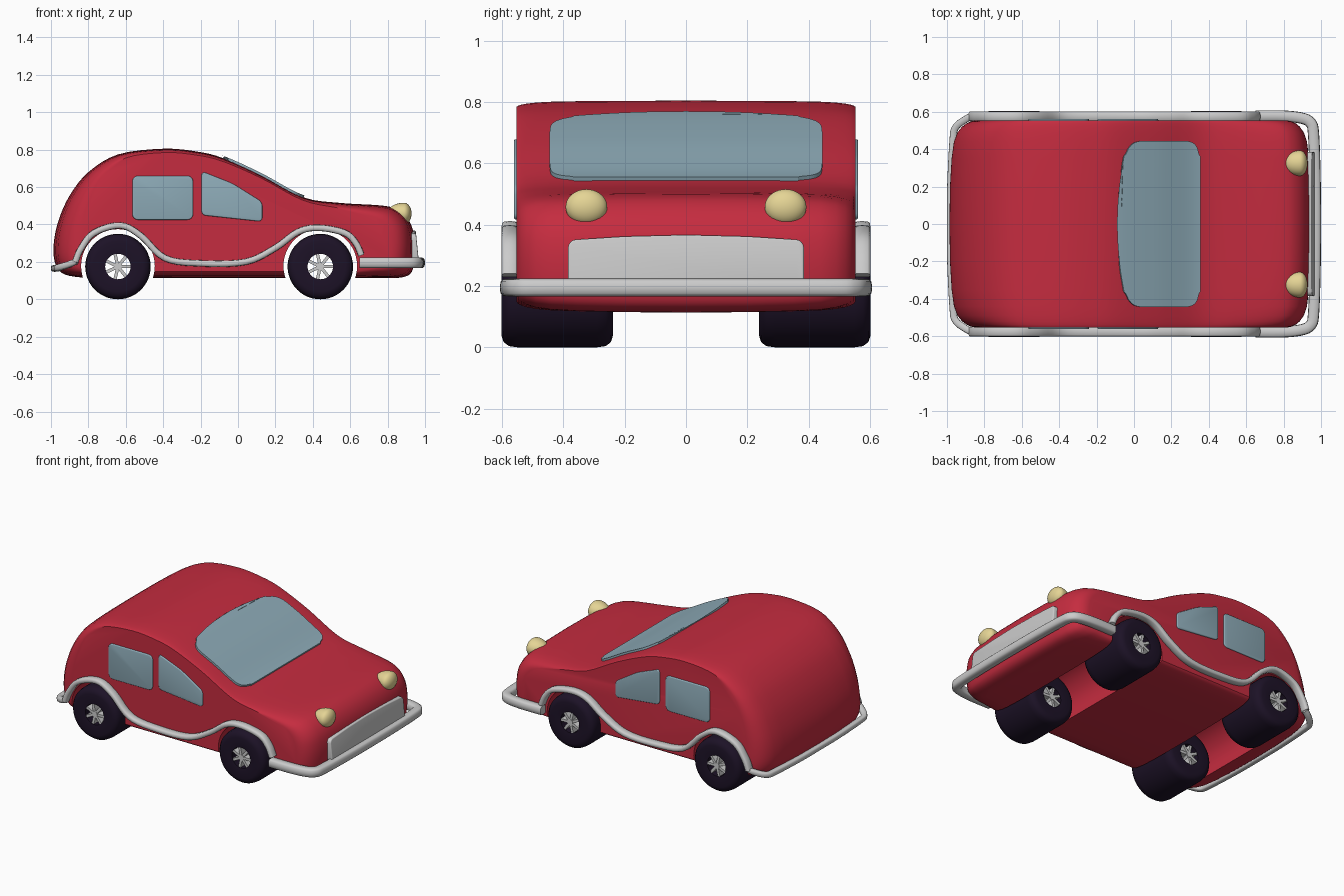
import bpy, bmesh, math
from mathutils import Vector, Matrix

if "Cube" in bpy.data.objects:
    bpy.data.objects.remove(bpy.data.objects["Cube"])


def material(name, rgb):
    m = bpy.data.materials.new(name)
    m.diffuse_color = (*rgb, 1)
    m.use_nodes = True
    m.node_tree.nodes["Principled BSDF"].inputs["Base Color"].default_value = m.diffuse_color
    return m


RED = material("red paint", (0.56, 0.025, 0.05))
GLASS = material("glass", (0.27, 0.41, 0.48))
RUBBER = material("rubber", (0.012, 0.006, 0.02))
CREAM = material("cream lamp", (0.78, 0.66, 0.3))


def finish(name, bm, mat=None, angle=40, bevel=0):
    bmesh.ops.recalc_face_normals(bm, faces=bm.faces[:])
    me = bpy.data.meshes.new(name)
    bm.to_mesh(me)
    bm.free()
    ob = bpy.data.objects.new(name, me)
    bpy.context.collection.objects.link(ob)
    if mat:
        me.materials.append(mat)
    bpy.ops.object.select_all(action='DESELECT')
    ob.select_set(True)
    bpy.context.view_layer.objects.active = ob
    if bevel:
        b = ob.modifiers.new("bevel", 'BEVEL')
        b.width, b.segments, b.limit_method = bevel, 3, 'ANGLE'
        bpy.ops.object.modifier_apply(modifier="bevel")
    bpy.ops.object.shade_smooth_by_angle(angle=math.radians(angle))
    return ob


def spline(pts, n=5, closed=False):
    """Smooth curve through the points."""
    pts = [Vector(p) for p in pts]
    c, out = len(pts), []
    for i in range(c if closed else c - 1):
        p = [pts[j % c] if closed else pts[min(max(j, 0), c - 1)] for j in range(i - 1, i + 3)]
        for k in range(n):
            t = k / n
            out.append(0.5 * (2 * p[1] + (p[2] - p[0]) * t + (2 * p[0] - 5 * p[1] + 4 * p[2] - p[3]) * t * t
                              + (3 * p[1] - p[0] - 3 * p[2] + p[3]) * t ** 3))
    return out if closed else out + [pts[-1]]


def loft(loops, closed=False, ring=True):
    """Skin a list of point loops, capping the ends if open."""
    bm = bmesh.new()
    vs = [[bm.verts.new(p) for p in l] for l in loops]
    n = len(vs[0])
    for i in range(len(vs) if closed else len(vs) - 1):
        a, b = vs[i], vs[(i + 1) % len(vs)]
        for j in range(n if ring else n - 1):
            bm.faces.new((a[j], a[(j + 1) % n], b[(j + 1) % n], b[j]))
    if ring and not closed:
        bm.faces.new(vs[0])
        bm.faces.new(vs[-1])
    return bm


def sweep(name, path, axis, a, b):
    """Rounded strip along a path; a = half size along axis, b = across it."""
    path, axis, loops = spline(path), Vector(axis), []
    for i, p in enumerate(path):
        t = path[min(i + 1, len(path) - 1)] - path[max(i - 1, 0)]
        side = t.cross(axis).normalized()
        loop = []
        for k in range(12):
            c, s = math.cos(k * math.pi / 6), math.sin(k * math.pi / 6)
            loop.append(p + axis * a * math.copysign(abs(c) ** 0.6, c) + side * b * math.copysign(abs(s) ** 0.6, s))
        loops.append(loop)
    return finish(name, loft(loops), angle=50)


def plate(name, pts, place, c0, c1, radius, mat=None):
    """Flat panel with rounded corners."""
    bm = loft([[place(u, v, c) for u, v in pts] for c in (c0, c1)])
    n = len(pts)
    bm.verts.ensure_lookup_table()
    edges = [bm.edges.get((bm.verts[i], bm.verts[i + n])) for i in range(n)]
    bmesh.ops.bevel(bm, geom=edges, offset=radius, segments=4, profile=0.5, affect='EDGES')
    return finish(name, bm, mat, bevel=0.006)


# Body: side profile lofted across the width, shrinking towards the sides
top = [(-0.985, 0.3), (-0.96, 0.42), (-0.9, 0.555), (-0.8, 0.68), (-0.64, 0.775), (-0.4, 0.805),
       (-0.22, 0.79), (-0.08, 0.755), (0.12, 0.665), (0.35, 0.545), (0.55, 0.515), (0.78, 0.5),
       (0.87, 0.47), (0.925, 0.4), (0.945, 0.3)]
bottom = [(0.94, 0.19), (0.92, 0.135), (0.86, 0.115), (0.75, 0.115), (0.4, 0.115), (-0.2, 0.115),
          (-0.7, 0.115), (-0.85, 0.118), (-0.94, 0.14), (-0.98, 0.2)]
profile = spline(top + bottom, 4, True)


def body_point(p, y, d):
    x, z = p
    k = 0.27 + 3 * max(0, x) ** 3
    if z < 0.3:
        k = max(k, 1.2)
    return (x - d * x * x * x, y, z - d * (z - 0.3) * k)


half = [(0.2, 0.003), (0.35, 0.012), (0.44, 0.025), (0.49, 0.045), (0.52, 0.07), (0.538, 0.095),
        (0.548, 0.12), (0.554, 0.15)]
layers = [(-y, d) for y, d in half[::-1]] + [(0, 0)] + half
body = finish("body", loft([[body_point(p, y, d) for p in profile] for y, d in layers]), RED)

# Wheel arches cut through the full width
WHEELS = (-0.642, 0.44)
for x in WHEELS:
    bm = bmesh.new()
    bmesh.ops.create_cone(bm, cap_ends=True, segments=48, radius1=0.197, radius2=0.197, depth=2,
                          matrix=Matrix.Translation((x, 0, 0.178)) @ Matrix.Rotation(math.pi / 2, 4, 'X'))
    cutter = finish("arch_cutter", bm)
    cutter.hide_render = True
    mod = body.modifiers.new("arch", 'BOOLEAN')
    mod.operation, mod.object, mod.solver = 'DIFFERENCE', cutter, 'EXACT'
    bpy.context.view_layer.objects.active = body
    bpy.ops.object.modifier_apply(modifier="arch")
    bpy.data.objects.remove(cutter)
bpy.ops.object.select_all(action='DESELECT')
body.select_set(True)
bpy.ops.object.shade_smooth_by_angle(angle=math.radians(40))

# Windscreen: patch following the body slope
roofline = spline(top, 8)


def roof_z(x):
    for a, b in zip(roofline, roofline[1:]):
        if a.x <= x <= b.x:
            return a.y + (b.y - a.y) * (x - a.x) / (b.x - a.x)


rows = [[], []]
for i in range(25):
    s = -math.cos(math.pi * i / 24)
    w = 0.445 * max(0.82, (1 - abs(s) ** 8) ** 0.125) if abs(s) < 1 else 0.445 * 0.82
    up, low = [], []
    for j in range(21):
        y = w * (j / 10 - 1)
        rear = -0.09 + 0.055 * (y / 0.44) ** 2
        x = rear + (0.355 - rear) * (s + 1) / 2
        z = roof_z(x) + 0.012
        up.append((x, y, z))
        low.append((x - 0.01, y, z - 0.03))
    rows[0].append(up + low[::-1])
finish("windscreen", loft(rows[0]), GLASS)

# Side windows, side trim, headlights
rear_win = [(-0.565, 0.425), (-0.24, 0.425), (-0.24, 0.66), (-0.565, 0.66)]
front_win = [(-0.195, 0.45), (0.13, 0.415), (0.13, 0.52), (-0.03, 0.62), (-0.195, 0.685)]
trim = [(-0.87, 0.2), (-0.84, 0.27), (-0.77, 0.355), (-0.63, 0.395), (-0.52, 0.34), (-0.39, 0.22),
        (-0.2, 0.192), (0.04, 0.2), (0.2, 0.275), (0.32, 0.36), (0.43, 0.382), (0.57, 0.355), (0.63, 0.3),
        (0.66, 0.235)]
for s, side in ((-1, "right"), (1, "left")):
    put = lambda u, v, c: (u, c * s, v)
    plate(f"rear_window_{side}", rear_win, put, 0.53, 0.562, 0.03, GLASS)
    plate(f"front_window_{side}", front_win, put, 0.53, 0.562, 0.022, GLASS)
    sweep(f"side_trim_{side}", [(x, 0.575 * s, z) for x, z in trim], (0, 1, 0), 0.027, 0.017)
    bm = bmesh.new()
    bmesh.ops.create_uvsphere(bm, u_segments=32, v_segments=20, radius=1)
    for v in bm.verts:
        fx = 0.04 if v.co.x > 0 else 0.09
        v.co = (0.888 + v.co.x * fx, 0.325 * s + v.co.y * 0.068, 0.458 + v.co.z * 0.058)
    finish(f"headlight_{side}", bm, CREAM)

# Grille
plate("grille", [(-0.385, 0.2), (0.385, 0.2), (0.385, 0.35), (0.2, 0.362), (0, 0.367), (-0.2, 0.362), (-0.385, 0.35)],
      lambda u, v, c: (c + 0.1 * (0.3 - v) * (c > 0.9), u, v), 0.88, 0.957, 0.025)

# Bumpers
front = [(0.65, 0.577, 0.195), (0.8, 0.577, 0.195), (0.9, 0.565, 0.195), (0.945, 0.54, 0.195), (0.96, 0.48, 0.195),
         (0.968, 0.25, 0.195)]
rear = [(-0.86, 0.577, 0.205), (-0.9, 0.56, 0.188), (-0.955, 0.515, 0.17), (-0.968, 0.44, 0.166),
        (-0.98, 0.2, 0.165)]
for name, pts, mid, a, b in (("front_bumper", front, (0.97, 0, 0.195), 0.029, 0.03),
                             ("rear_bumper", rear, (-0.981, 0, 0.165), 0.018, 0.019)):
    sweep(name, pts + [mid] + [(x, -y, z) for x, y, z in pts[::-1]], (0, 0, 1), a, b)

# Wheels: hollow tyres with a spoked hub
tyre = [(0.068, 0.245), (0.135, 0.238), (0.158, 0.245), (0.171, 0.262), (0.175, 0.29), (0.175, 0.55),
        (0.171, 0.578), (0.158, 0.595), (0.135, 0.603), (0.068, 0.595)]
for x, end in zip(WHEELS, ("rear", "front")):
    for s, side in ((-1, "right"), (1, "left")):
        loops = []
        for k in range(48):
            a = 2 * math.pi * k / 48
            loops.append([(x + r * math.cos(a), y * s, 0.175 + r * math.sin(a)) for r, y in tyre])
        finish(f"{end}_tyre_{side}", loft(loops, closed=True), RUBBER)
        bm = bmesh.new()
        centre = Matrix.Translation((x, 0.42 * s, 0.175))
        for k in range(7):
            bmesh.ops.create_cube(bm, size=1, matrix=centre @ Matrix.Rotation(2 * math.pi * k / 7, 4, 'Y')
                                  @ Matrix.Translation((0.042, 0, 0)) @ Matrix.Diagonal((0.06, 0.345, 0.017, 1)))
        bmesh.ops.create_cone(bm, cap_ends=True, segments=24, radius1=0.02, radius2=0.02, depth=0.35,
                              matrix=centre @ Matrix.Rotation(math.pi / 2, 4, 'X'))
        finish(f"{end}_hub_{side}", bm)
